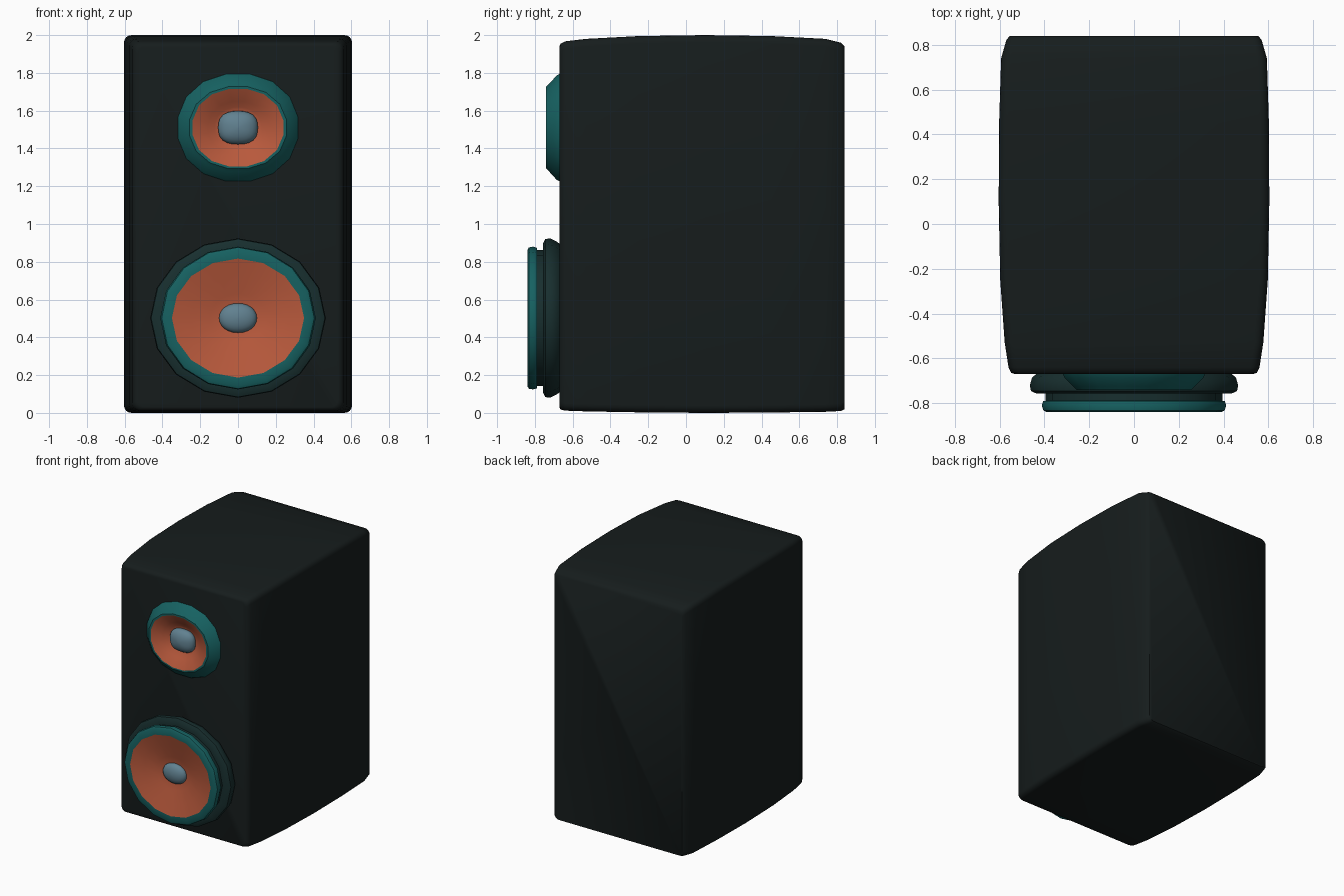
import bpy
from math import cos, sin, pi, radians

if "Cube" in bpy.data.objects:
    bpy.data.objects.remove(bpy.data.objects["Cube"])


def material(name, rgb):
    m = bpy.data.materials.new(name)
    m.diffuse_color = (*rgb, 1)
    m.use_nodes = True
    m.node_tree.nodes["Principled BSDF"].inputs["Base Color"].default_value = m.diffuse_color
    return m


BLACK = material("cabinet_black", (0.008, 0.012, 0.012))
DARK = material("dark_teal", (0.009, 0.028, 0.028))
TEAL = material("teal", (0.008, 0.12, 0.12))
ORANGE = material("orange", (0.48, 0.10, 0.045))
BLUE = material("blue_grey", (0.12, 0.22, 0.28))


def loft(name, rings, mat, caps=(True, True), angle=40):
    """Skin equal rings, ordered back to front, counter-clockwise from the front."""
    n = len(rings[0])
    verts = [p for r in rings for p in r]
    faces = [(k * n + i, k * n + (i + 1) % n, (k + 1) * n + (i + 1) % n, (k + 1) * n + i)
             for k in range(len(rings) - 1) for i in range(n)]
    if caps[0]:
        faces.append(tuple(reversed(range(n))))
    if caps[1]:
        faces.append(tuple(range(len(verts) - n, len(verts))))
    me = bpy.data.meshes.new(name)
    me.from_pydata(verts, [], faces)
    me.materials.append(mat)
    me.shade_smooth()
    me.set_sharp_from_angle(angle=radians(angle))
    ob = bpy.data.objects.new(name, me)
    bpy.context.collection.objects.link(ob)
    return ob


def oval(y, rx, rz, zc, n=16, power=2.0, turn=0.0):
    pts = []
    for i in range(n):
        a = 2 * pi * (i + turn) / n
        c, s = cos(a), sin(a)
        k = (abs(c) ** power + abs(s) ** power) ** (-1 / power)
        pts.append((rx * k * c, y, zc + rz * k * s))
    return pts


def rounded_rect(y, hw, z0, z1, r=0.04, steps=4):
    pts = []
    corners = ((hw - r, z1 - r), (r - hw, z1 - r), (r - hw, z0 + r), (hw - r, z0 + r))
    for q, (cx, cz) in enumerate(corners):
        for j in range(steps + 1):
            a = pi / 2 * (q + j / steps)
            pts.append((cx + r * cos(a), y, cz + r * sin(a)))
    return pts


# Cabinet with bulging sides: y, half width, bottom, top
sections = [(0.84, 0.555, 0.02, 1.94), (0.82, 0.57, 0.01, 1.96), (0.74, 0.593, 0.006, 1.98),
            (0.45, 0.602, 0.002, 1.995), (0.1, 0.604, 0.0, 2.0), (-0.25, 0.597, 0.003, 1.995),
            (-0.53, 0.577, 0.008, 1.98), (-0.64, 0.56, 0.012, 1.967),
            (-0.664, 0.548, 0.018, 1.955), (-0.67, 0.53, 0.03, 1.94)]
loft("cabinet", [rounded_rect(*s) for s in sections], BLACK, angle=50)


def driver(name, zc, profile, mat, power=2.0, turn=0.0, caps=(False, False), n=16):
    """Oval lathe; the profile lists y, x radius, z radius."""
    return loft(name, [oval(y, rx, rz, zc, n, power, turn) for y, rx, rz in profile],
                mat, caps)


def dome(name, zc, yc, rx, ry, rz, power):
    prof = [(yc - ry * sin(t), rx * cos(t), rz * cos(t))
            for t in (pi / 2 * k / 6.3 for k in range(-2, 7))]
    driver(name, zc, prof, BLUE, power, caps=(True, True), n=24)


# Upper driver: bevelled ring, curved horn, dome
ZT = 1.51
driver("upper_ring", ZT, [(-0.665, 0.325, 0.29), (-0.685, 0.315, 0.28), (-0.725, 0.275, 0.235),
                          (-0.74, 0.26, 0.22), (-0.74, 0.243, 0.208)], TEAL, 2.15, 0.5)
driver("upper_horn", ZT, [(-0.74, 0.243, 0.208), (-0.725, 0.21, 0.18), (-0.70, 0.16, 0.14),
                          (-0.68, 0.125, 0.11), (-0.672, 0.105, 0.09)],
       ORANGE, 2.15, 0.5, caps=(False, True))
dome("upper_dome", ZT, -0.685, 0.105, 0.055, 0.088, 2.6)

# Lower driver: dark base ring with groove, teal rim, shallow cone, dome
ZW = 0.502
driver("lower_base_ring", ZW, [(-0.665, 0.43, 0.39), (-0.685, 0.455, 0.405), (-0.72, 0.465, 0.422),
                               (-0.745, 0.46, 0.418), (-0.757, 0.435, 0.395),
                               (-0.757, 0.395, 0.36), (-0.795, 0.395, 0.36)], DARK)
driver("lower_rim", ZW, [(-0.787, 0.38, 0.35), (-0.79, 0.405, 0.372), (-0.81, 0.412, 0.378),
                         (-0.832, 0.404, 0.374), (-0.84, 0.39, 0.36), (-0.84, 0.35, 0.315)], TEAL)
driver("lower_cone", ZW, [(-0.84, 0.35, 0.315), (-0.815, 0.25, 0.225), (-0.79, 0.15, 0.13),
                          (-0.775, 0.08, 0.07)], ORANGE, caps=(False, True))
dome("lower_dome", ZW, -0.782, 0.10, 0.045, 0.078, 2.1)
